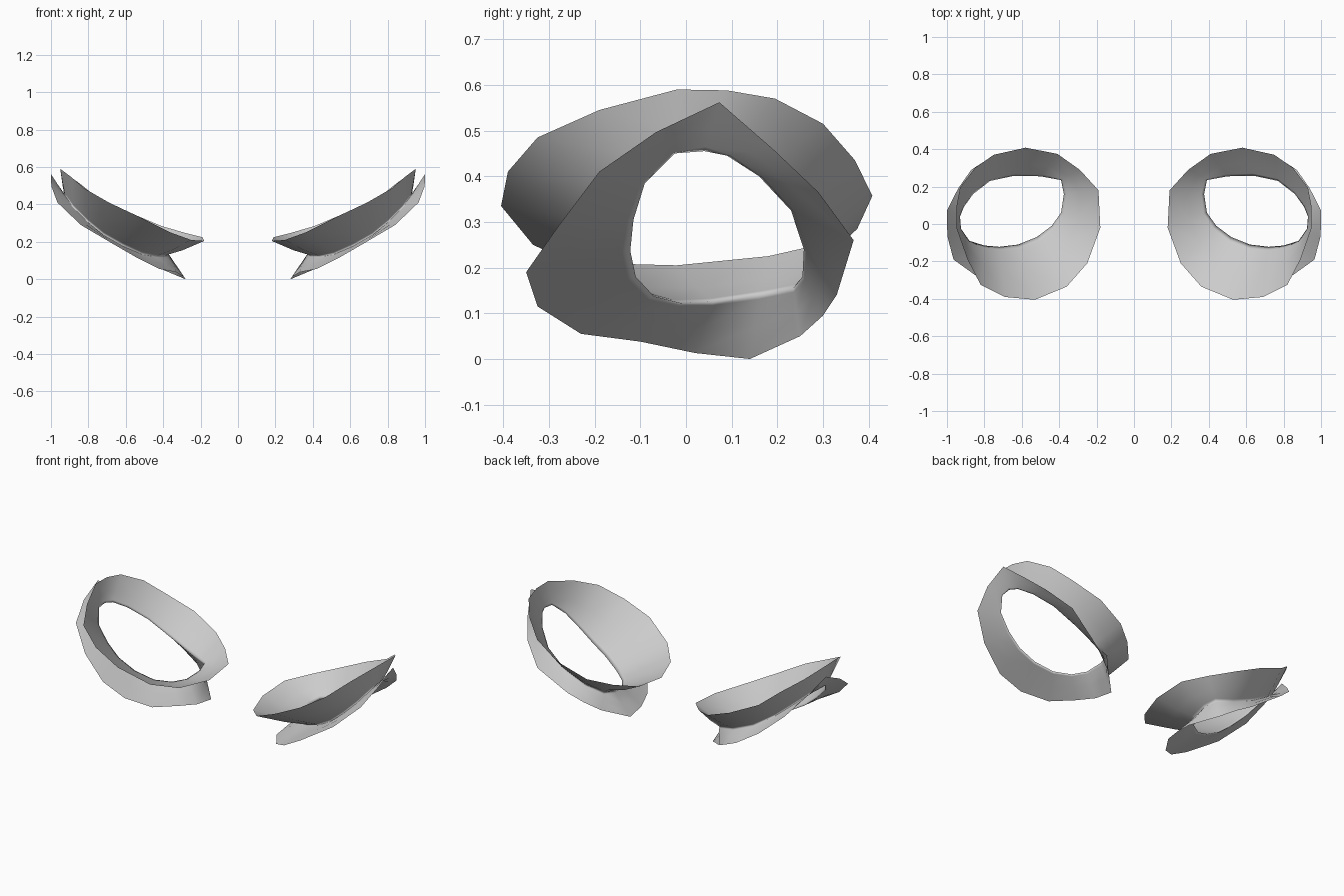
import bpy, bmesh
from mathutils import Vector

# Three closed outlines of one socket, each running front -> outside -> back -> inside
UPPER_RIM = [(.53, -.405, .335), (.69, -.39, .41), (.82, -.325, .485), (.89, -.19, .545),
             (.95, -.02, .59), (.95, .09, .588), (.93, .195, .57), (.85, .30, .515),
             (.75, .37, .435), (.58, .408, .357), (.41, .375, .285), (.29, .29, .25),
             (.19, .18, .225), (.18, -.02, .205), (.25, -.21, .21), (.36, -.335, .25)]
OPENING = [(.62, -.11, .18), (.72, -.122, .237), (.80, -.115, .305), (.88, -.09, .385),
           (.925, -.025, .45), (.93, .04, .455), (.91, .09, .445), (.86, .16, .40),
           (.77, .23, .325), (.64, .258, .24), (.50, .255, .18), (.39, .235, .155),
           (.375, .16, .142), (.39, .06, .126), (.44, -.01, .122), (.52, -.07, .137)]
LOWER_RIM = [(.54, -.325, .115), (.67, -.35, .19), (.84, -.28, .29), (.965, -.19, .41),
             (.998, -.065, .497), (1.0, .073, .562), (.94, .19, .46), (.87, .29, .365),
             (.75, .367, .26), (.57, .33, .14), (.48, .30, .095), (.40, .25, .05),
             (.28, .14, .0), (.29, .02, .013), (.33, -.10, .038), (.42, -.23, .055)]


def blend(a, b, t, sag=0):
    """Loop between two outlines, pushed along z for a soft curve."""
    return [Vector(p).lerp(Vector(q), t) + Vector((0, 0, sag)) for p, q in zip(a, b)]


def loft(name, loops):
    """Bridge closed loops into an open band, mirrored across x."""
    bm = bmesh.new()
    rings = [[bm.verts.new(p) for p in loop] for loop in loops]
    n = len(loops[0])
    for a, b in zip(rings, rings[1:]):
        for i in range(n):
            j = (i + 1) % n
            bm.faces.new((a[i], a[j], b[j], b[i]))
    for f in bm.faces:
        f.smooth = True
    mesh = bpy.data.meshes.new(name)
    bm.to_mesh(mesh)
    bm.free()
    obj = bpy.data.objects.new(name, mesh)
    bpy.context.collection.objects.link(obj)
    mirror = obj.modifiers.new("mirror", 'MIRROR')
    mirror.use_axis = (True, False, False)
    mirror.use_mirror_merge = False
    return obj


# Flared cup above the opening and the flange below it, with a tight fold at the opening
loft("eyelid_sockets", [
    UPPER_RIM,
    blend(UPPER_RIM, OPENING, .55, -.006),
    blend(UPPER_RIM, OPENING, .92),
    OPENING,
    blend(OPENING, LOWER_RIM, .08),
    blend(OPENING, LOWER_RIM, .5),
    LOWER_RIM,
])
